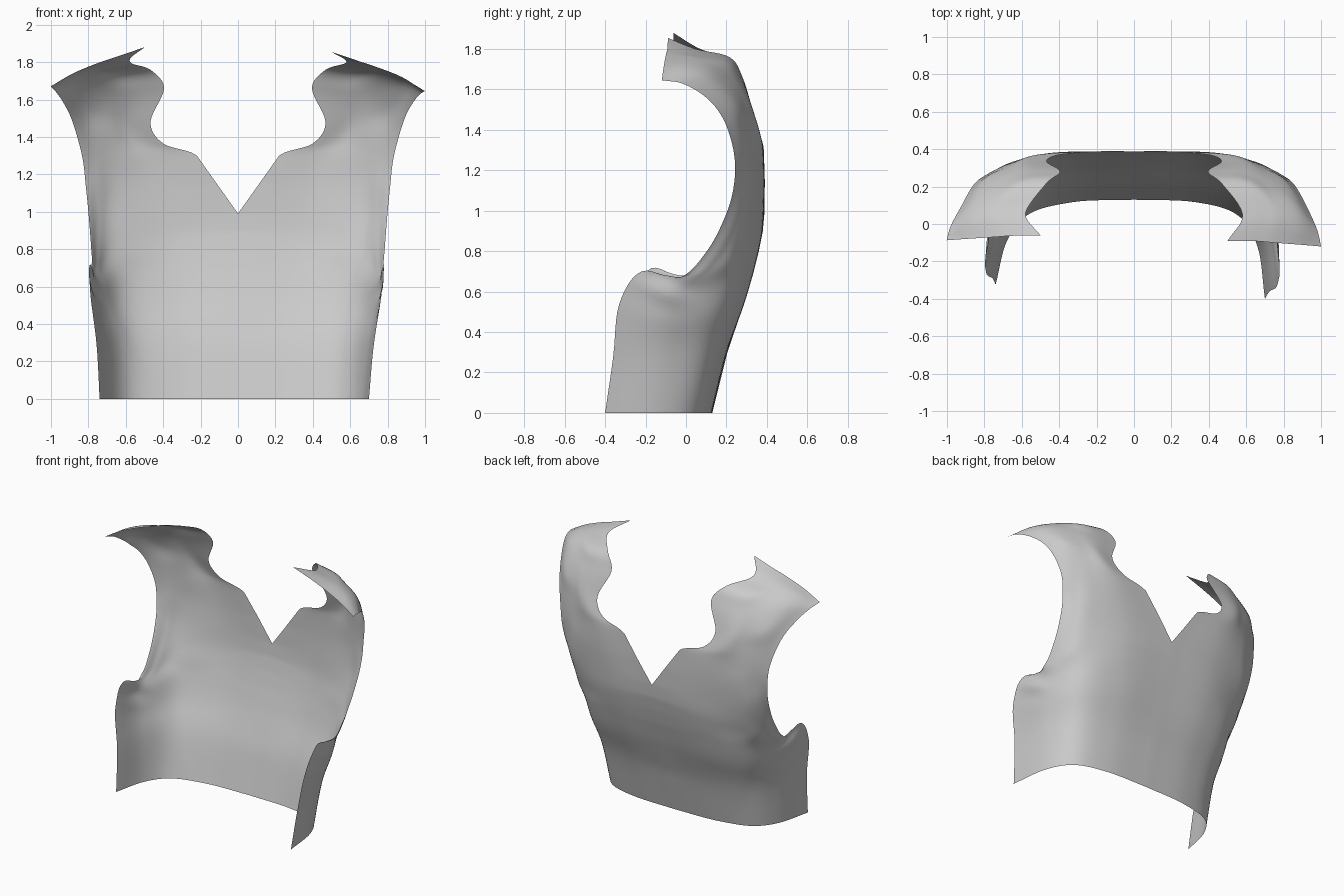
import bpy, bmesh, math
from mathutils import Vector

if "Cube" in bpy.data.objects:
    bpy.data.objects.remove(bpy.data.objects["Cube"])

# Guide curves from hem to shoulder on the right half, one point per station
centre_and_neck = [(0, .13, 0), (0, .205, .3), (0, .29, .55), (0, .335, .7), (0, .36, .8),
                   (0, .38, .9), (0, .388, .99), (.11, .39, 1.145), (.22, .385, 1.3),
                   (.40, .37, 1.365), (.468, .335, 1.48), (.395, .28, 1.66),
                   (.47, .215, 1.76), (.58, .05, 1.80), (.50, -.09, 1.855)]
back_curve = [(.55, .05, 0), (.58, .115, .3), (.62, .18, .5), (.64, .22, .65), (.66, .245, .75),
              (.64, .29, .86), (.64, .32, 1.0), (.64, .335, 1.15), (.65, .33, 1.28),
              (.66, .32, 1.4), (.68, .295, 1.515), (.70, .24, 1.63),
              (.74, .15, 1.72), (.78, .03, 1.755), (.75, -.10, 1.77)]
flank = [(.66, -.12, 0), (.69, -.09, .3), (.73, -.06, .47), (.755, -.03, .6), (.75, .11, .71),
         (.745, .2, .84), (.74, .265, 1.0), (.75, .28, 1.16), (.76, .28, 1.28),
         (.78, .262, 1.41), (.80, .24, 1.52), (.84, .17, 1.61),
         (.87, .09, 1.68), (.89, -.01, 1.71), (.88, -.11, 1.715)]
side_and_armhole = [(.70, -.40, 0), (.725, -.36, .28), (.765, -.33, .54), (.78, -.22, .70),
                    (.775, -.03, .67), (.785, .11, .81), (.80, .205, 1.0), (.815, .24, 1.15),
                    (.83, .238, 1.28), (.865, .20, 1.42), (.90, .14, 1.52), (.94, .06, 1.59),
                    (.975, -.02, 1.63), (.99, -.07, 1.64), (1, -.12, 1.645)]


def spline(pts, i, t):
    """Catmull-Rom point on segment i."""
    p1, p2 = pts[i], pts[i + 1]
    p0 = pts[i - 1] if i > 0 else p1 * 2 - p2
    p3 = pts[i + 2] if i + 2 < len(pts) else p2 * 2 - p1
    return 0.5 * (2 * p1 + (p2 - p0) * t + (2 * p0 - 5 * p1 + 4 * p2 - p3) * t * t
                  + (3 * p1 - p0 - 3 * p2 + p3) * t ** 3)


def resample(pts, n, straight=()):
    out = []
    for i in range(len(pts) - 1):
        for k in range(n):
            t = k / n
            out.append(pts[i].lerp(pts[i + 1], t) if i in straight else spline(pts, i, t))
    return out + [pts[-1].copy()]


def half_surface():
    a, c, d, e = [[Vector(p) for p in g] for g in
                  (centre_and_neck, back_curve, flank, side_and_armhole)]
    # Broad flat of the back, between the centre line and the back curve
    b = []
    for p, q in zip(a, c):
        m = p.lerp(q, 0.58)
        m.y = p.y + (q.y - p.y) * 0.15
        b.append(m)
    # The V of the neckline stays straight-edged
    cols = [resample(a, 6, range(0, 8))] + [resample(g, 6) for g in (b, c, d, e)]
    return [resample(list(r), 8) for r in zip(*cols)]


def wrinkle(p):
    """Small cloth folds under the arm."""
    dist = (p - Vector((.77, -.1, .66))).length
    p.x += 0.010 * math.exp(-(dist / .13) ** 2) * math.sin(38 * p.z + 16 * p.y)
    return p


def skew_left(p):
    """The left side hangs slightly further back and wider than the right."""
    f = max(0, min(1, (0.1 - p.y) / 0.5))
    return Vector((-p.x - 0.04 * f * (1 - p.z / 1.8), p.y + 0.075 * f, p.z + 0.035 * f * p.z))


bm = bmesh.new()
rows = [[wrinkle(p) for p in r] for r in half_surface()]
for left in (False, True):
    grid = [[bm.verts.new(skew_left(p) if left else p) for p in r] for r in rows]
    for r0, r1 in zip(grid, grid[1:]):
        for j in range(len(r0) - 1):
            quad = [r0[j], r1[j], r1[j + 1], r0[j + 1]]
            bm.faces.new(quad[::-1] if left else quad)
bmesh.ops.remove_doubles(bm, verts=bm.verts, dist=0.0005)
bmesh.ops.recalc_face_normals(bm, faces=bm.faces)
# Back of the garment faces +y
mid = min(bm.faces, key=lambda f: (f.calc_center_median() - Vector((.1, .3, .55))).length)
if mid.normal.y < 0:
    bmesh.ops.reverse_faces(bm, faces=bm.faces)

mesh = bpy.data.meshes.new("garment_back_panel")
bm.to_mesh(mesh)
bm.free()
panel = bpy.data.objects.new("garment_back_panel", mesh)
bpy.context.collection.objects.link(panel)
bpy.context.view_layer.objects.active = panel
panel.select_set(True)
bpy.ops.object.shade_smooth_by_angle(angle=math.radians(50))
